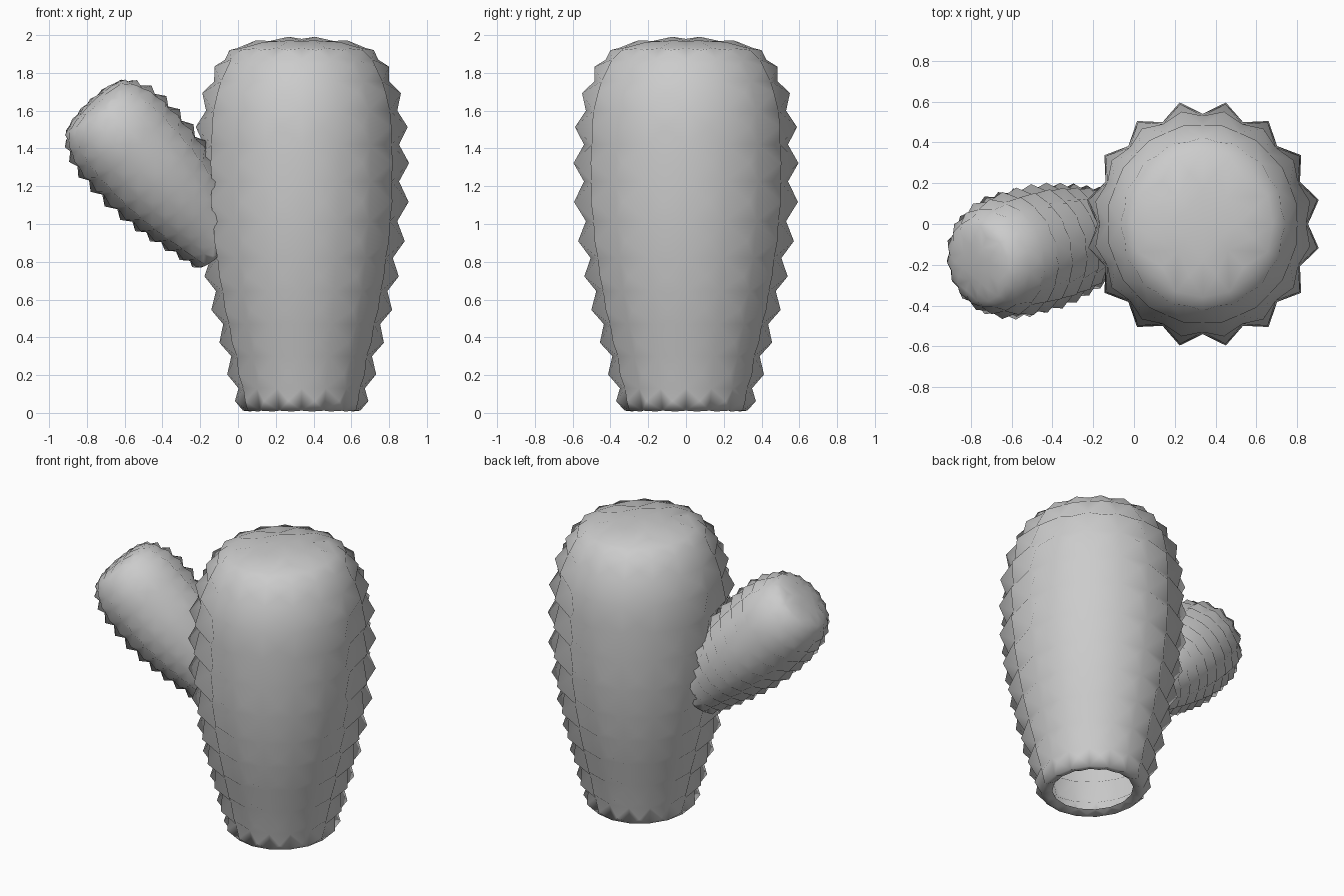
import bpy, bmesh, math
from mathutils import Vector

if "Cube" in bpy.data.objects:
    bpy.data.objects.remove(bpy.data.objects["Cube"])

SEG = 16
# valley rings of the trunk: radius, height
RINGS = [(.26, .03), (.325, .012), (.35, .13), (.39, .30), (.435, .47), (.475, .645),
         (.505, .82), (.53, 1.015), (.54, 1.225), (.54, 1.42), (.53, 1.60),
         (.485, 1.755), (.425, 1.87), (.36, 1.93)]
CAP_Z = [1.98, 1.968]


def polar(r, a, z):
    return Vector((r * math.cos(a), r * math.sin(a), z))


def cap_angle(i, j):
    if abs(i) >= abs(j):
        return (j / i) * math.pi / 4 + (math.pi if i < 0 else 0)
    return math.pi / 2 - (i / j) * math.pi / 4 + (math.pi if j < 0 else 0)


def cactus_mesh(name):
    bm = bmesh.new()
    step = 2 * math.pi / SEG
    # open-bottomed wall
    rings = [[bm.verts.new(polar(r, step * k, z)) for k in range(SEG)] for r, z in RINGS]
    for lo, hi in zip(rings, rings[1:]):
        for k in range(SEG):
            n = (k + 1) % SEG
            bm.faces.new((lo[k], lo[n], hi[n], hi[k]))
    # domed cap: a 4 x 4 grid mapped onto a disc
    grid = {}
    for i in range(-2, 3):
        for j in range(-2, 3):
            k = max(abs(i), abs(j))
            if k == 0:
                grid[i, j] = bm.verts.new((0, 0, CAP_Z[0]))
                continue
            a = cap_angle(i, j)
            if k == 2:
                grid[i, j] = rings[-1][round(a / step) % SEG]
            else:
                grid[i, j] = bm.verts.new(polar(.18, a, CAP_Z[1]))
    for i in range(-2, 2):
        for j in range(-2, 2):
            bm.faces.new((grid[i, j], grid[i + 1, j], grid[i + 1, j + 1], grid[i, j + 1]))
    bm.normal_update()
    # raise every cell to a spike, flatter where it faces up or down
    for f in list(bm.faces):
        c = f.calc_center_median()
        reach = sum((v.co - c).length for v in f.verts) / len(f.verts)
        height = reach * (.54 - .36 * abs(f.normal.z) ** 2)
        bmesh.ops.poke(bm, faces=[f], offset=height)
    for f in bm.faces:
        f.smooth = True
    me = bpy.data.meshes.new(name)
    bm.to_mesh(me)
    bm.free()
    return me


def add(name, mesh):
    ob = bpy.data.objects.new(name, mesh)
    bpy.context.collection.objects.link(ob)
    return ob


mesh = cactus_mesh("cactus_body")

# main trunk
trunk = add("trunk", mesh)
trunk.location = (.337, 0, 0)
trunk.scale = (.955, 1, 1)

# side arm: smaller leaning copy
axis = Vector((-.67, -.17, .72)).normalized()
arm = add("side_arm", mesh)
size = .53
arm.scale = (size, size, size)
arm.rotation_mode = 'QUATERNION'
arm.rotation_quaternion = axis.to_track_quat('Z', 'Y')
arm.location = Vector((-.785, -.2, 1.648)) - axis * 2 * size
